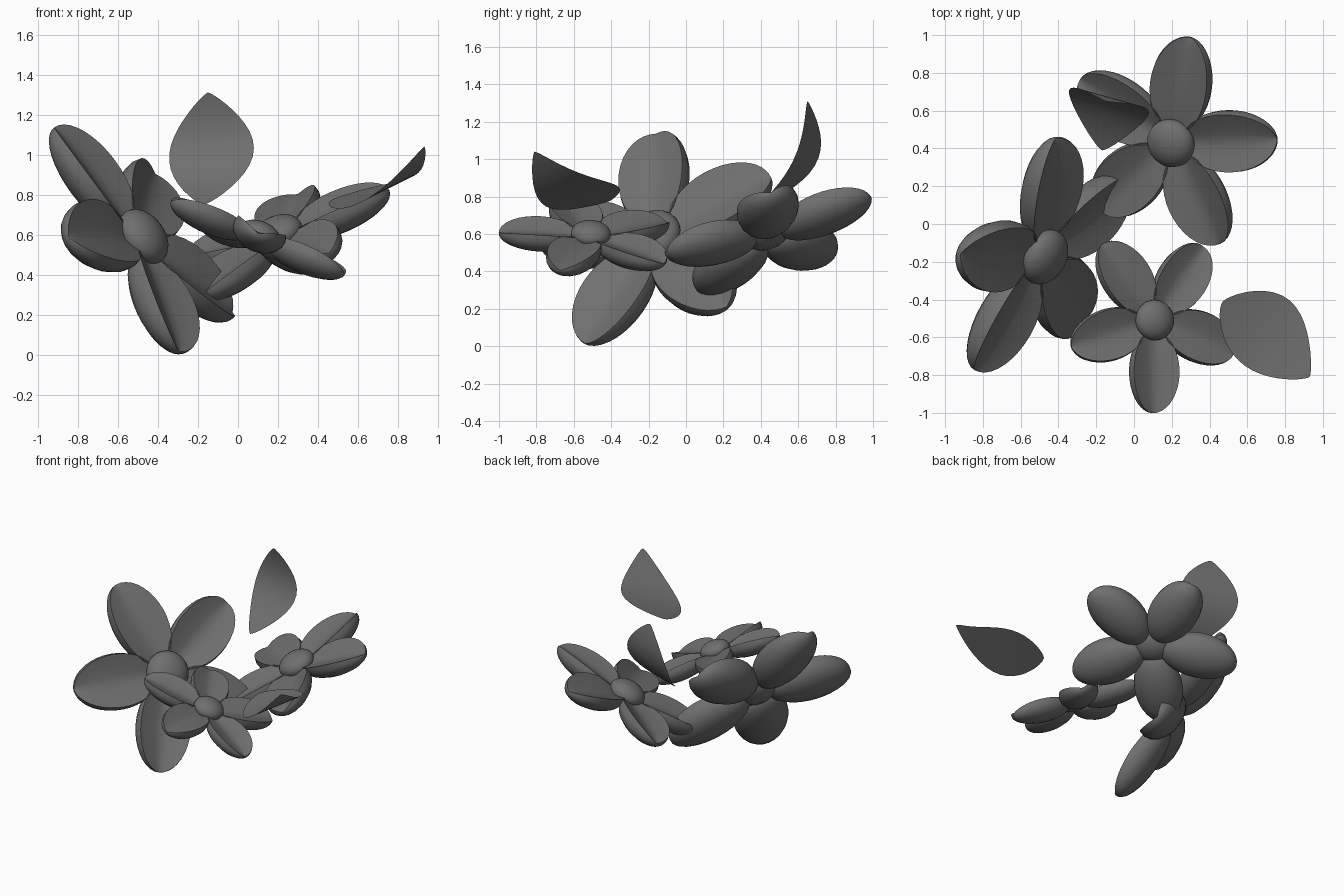
import bpy, bmesh
from math import sin, cos, pi, radians
from mathutils import Vector, Matrix

if "Cube" in bpy.data.objects:
    bpy.data.objects.remove(bpy.data.objects["Cube"])

grey = bpy.data.materials.new("dark_grey")
grey.diffuse_color = (0.16, 0.16, 0.16, 1)
grey.use_nodes = True
grey.node_tree.nodes["Principled BSDF"].inputs["Base Color"].default_value = grey.diffuse_color


def finish(bm, name, angle):
    bmesh.ops.recalc_face_normals(bm, faces=bm.faces)
    me = bpy.data.meshes.new(name)
    bm.to_mesh(me)
    bm.free()
    me.materials.append(grey)
    ob = bpy.data.objects.new(name, me)
    bpy.context.collection.objects.link(ob)
    bpy.ops.object.select_all(action='DESELECT')
    bpy.context.view_layer.objects.active = ob
    ob.select_set(True)
    bpy.ops.object.shade_smooth_by_angle(angle=radians(angle))
    return ob


def grid_faces(bm, rows, closed):
    for a, b in zip(rows, rows[1:]):
        n = len(a)
        for j in range(n if closed else n - 1):
            k = (j + 1) % n
            bm.faces.new((a[j], a[k], b[k], b[j]))


# one petal along +x: rounded belly below, creased hollow inside a slightly inset rim above
def petal(name, matrix):
    bm = bmesh.new()
    rows, half = [], 12
    over = radians(20)
    for i in range(19):
        u = -cos(pi * i / 18)
        e = max(0.0, 1 - u * u) ** 0.5
        ring = []
        for j in range(2 * half):
            if j <= half:
                s = cos(pi * j / half)
                z = 0.025 + 0.085 * abs(s) ** 1.3
                s *= cos(over)
            else:
                a = pi - over + (pi + 2 * over) * (j - half) / half
                s = cos(a)
                z = 0.041 + 0.202 * sin(a)
            ring.append(bm.verts.new(matrix @ Vector((0.548 + 0.437 * u, 0.278 * e * s, e * z))))
        rows.append(ring)
    grid_faces(bm, rows, True)
    bmesh.ops.remove_doubles(bm, verts=bm.verts, dist=0.0005)
    finish(bm, name, 40)


# flower: five petals around a flattened button
def flower(name, centre, normal, tip, radius):
    n = Vector(normal).normalized()
    x = Vector(tip)
    x = (x - n * x.dot(n)).normalized()
    y = n.cross(x)
    frame = Matrix((x, y, n)).transposed().to_4x4()
    m = Matrix.Translation(centre) @ frame @ Matrix.Scale(radius, 4)
    for i in range(5):
        petal(f"{name}_petal_{i + 1}", m @ Matrix.Rotation(2 * pi * i / 5, 4, 'Z'))
    bm = bmesh.new()
    bmesh.ops.create_uvsphere(bm, u_segments=24, v_segments=14, radius=1)
    button = Matrix.Translation((0, 0, 0.05)) @ Matrix.Diagonal((0.215, 0.215, 0.135, 1))
    bmesh.ops.transform(bm, matrix=m @ button, verts=bm.verts)
    finish(bm, f"{name}_button", 60)


flower("large_flower", (-0.50, -0.16, 0.57), (0.736, -0.40, 0.546), (-0.405, 0.005, 0.53), 0.715)
flower("medium_flower", (0.207, 0.437, 0.58), (-0.43, -0.33, 1), (0.095, 0.56, 0.22), 0.61)
flower("small_flower", (0.10, -0.51, 0.577), (0.42, 0.06, 1), (-0.005, -0.5, 0.02), 0.50)


# thin leaf: cubic midrib through four points, swept by a side direction
def leaf(name, rib, side, bias):
    p = [Vector(q) for q in rib]
    side = Vector(side).normalized()
    knots = (0, 1 / 3, 2 / 3, 1)
    bm = bmesh.new()
    rows = []
    for i in range(21):
        t = (1 - cos(pi * i / 20)) / 2
        mid = Vector()
        for a in range(4):
            w = 1.0
            for b in range(4):
                if a != b:
                    w *= (t - knots[b]) / (knots[a] - knots[b])
            mid += p[a] * w
        width = 0.22 * max(0.0, sin(pi * t ** bias)) ** 0.78
        rows.append([bm.verts.new(mid + side * width * (j / 4 - 1)) for j in range(9)])
    grid_faces(bm, rows, False)
    bmesh.ops.remove_doubles(bm, verts=bm.verts, dist=0.0005)
    finish(bm, name, 60)


leaf("right_leaf", [(0.47, -0.41, 0.775), (0.645, -0.525, 0.795), (0.79, -0.665, 0.855), (0.93, -0.81, 1.04)],
     (0.66, 0.75, 0.33), 0.85)
leaf("back_leaf", [(-0.17, 0.39, 0.75), (-0.14, 0.60, 0.93), (-0.13, 0.67, 1.11), (-0.15, 0.65, 1.31)],
     (1, -0.28, 0.06), 0.95)
